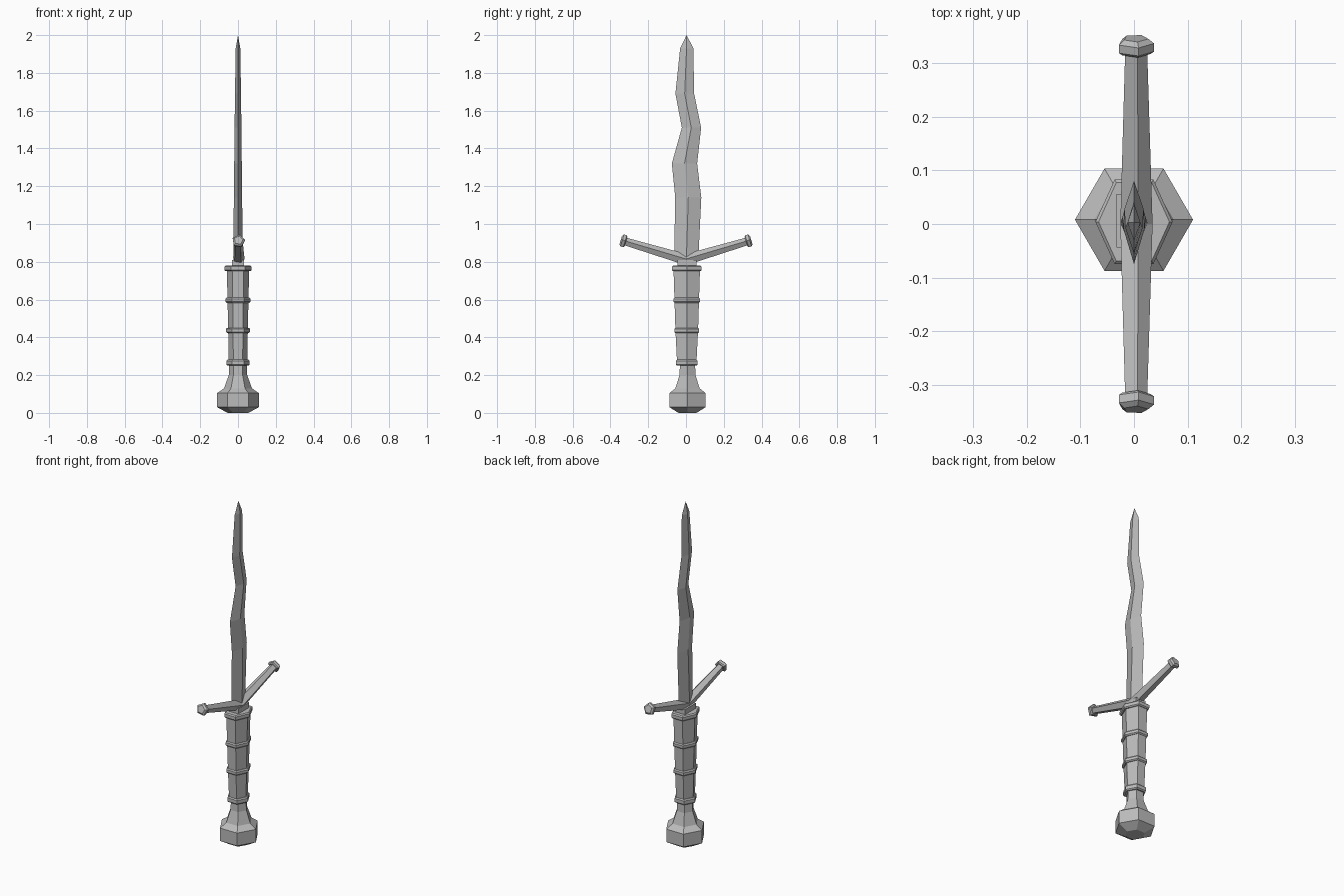
import bpy
import bmesh
from math import cos, sin, radians
from mathutils import Vector

cube = bpy.data.objects.get("Cube")
if cube:
    bpy.data.objects.remove(cube, do_unlink=True)

steel = bpy.data.materials.new("grey_steel")
steel.use_nodes = True
steel.diffuse_color = (0.5, 0.5, 0.5, 1)
steel.node_tree.nodes["Principled BSDF"].inputs["Base Color"].default_value = (0.5, 0.5, 0.5, 1)


def loft(name, rings):
    """Skin a closed solid through a list of equally sized point rings."""
    bm = bmesh.new()
    loops = [[bm.verts.new(p) for p in ring] for ring in rings]
    for a, b in zip(loops, loops[1:]):
        n = len(a)
        for i in range(n):
            j = (i + 1) % n
            bm.faces.new((a[i], a[j], b[j], b[i]))
    bm.faces.new(loops[0][::-1])
    bm.faces.new(loops[-1])
    bmesh.ops.remove_doubles(bm, verts=bm.verts, dist=0.00001)
    bmesh.ops.recalc_face_normals(bm, faces=bm.faces)
    mesh = bpy.data.meshes.new(name)
    bm.to_mesh(mesh)
    bm.free()
    mesh.materials.append(steel)
    obj = bpy.data.objects.new(name, mesh)
    bpy.context.scene.collection.objects.link(obj)
    return obj


def hexagon(z, rx, half_y, cy=0.004):
    """Horizontal six-sided ring with corners on the x axis."""
    ry = half_y / sin(radians(60))
    return [Vector((rx * cos(radians(a)), cy + ry * sin(radians(a)), z))
            for a in range(0, 360, 60)]


def band(name, z0, z1, rx, half_y):
    """Raised grip band with chamfered rims."""
    c = 0.006
    loft(name, [hexagon(z0, rx - c, half_y - c), hexagon(z0 + c, rx, half_y),
                hexagon(z1 - c, rx, half_y), hexagon(z1, rx - c, half_y - c)])


# Pommel with flared neck
pommel = [(0, 0.055), (0.03, 0.11), (0.105, 0.11), (0.13, 0.074), (0.2, 0.049), (0.26, 0.046)]
loft("pommel", [hexagon(z, r, r * sin(radians(60)), 0.008) for z, r in pommel])

# Tapered grip and its bands
loft("grip", [hexagon(0.26, 0.049, 0.051), hexagon(0.44, 0.052, 0.06),
              hexagon(0.76, 0.059, 0.07)])
band("lower_band", 0.25, 0.282, 0.061, 0.058)
band("middle_band", 0.423, 0.45, 0.064, 0.066)
band("upper_band", 0.583, 0.61, 0.066, 0.071)
band("collar", 0.75, 0.78, 0.072, 0.079)

# Block between collar and crossguard
loft("guard_neck", [[Vector((x * 0.033, 0.006 + y * 0.05, z))
                     for x, y in ((-1, -1), (1, -1), (1, 1), (-1, 1))] for z in (0.77, 0.81)])

# Crossguard: two raised five-sided arms meeting at a mitre
SLOPE = 0.3
GUARD_Z = 0.81


def pentagon(y, r, mitre=False):
    """Five-sided arm section, square to the raised arm unless mitred."""
    tilt = Vector((0, -SLOPE * (1 if y > 0 else -1), 1)).normalized()
    up = Vector((0, 0, 1)) if mitre else tilt
    centre = Vector((0.003, y, GUARD_Z + SLOPE * abs(y)))
    return [centre + Vector((r * cos(radians(a)), 0, 0)) + up * r * sin(radians(a))
            for a in range(9, 369, 72)]


loft("crossguard", [pentagon(-0.32, 0.022), pentagon(0, 0.032, True), pentagon(0.32, 0.022)])
for side, name in ((1, "back_guard_cap"), (-1, "front_guard_cap")):
    loft(name, [pentagon(side * y, r) for y, r in
                ((0.318, 0.028), (0.323, 0.035), (0.338, 0.035), (0.346, 0.024))])

# Wavy blade: height, front edge, ridge, back edge, half thickness
blade = [(0.81, -0.063, 0.002, 0.065, 0.025),
         (1.14, -0.057, 0.012, 0.081, 0.022),
         (1.32, -0.075, -0.008, 0.059, 0.02),
         (1.51, -0.022, 0.028, 0.08, 0.018),
         (1.69, -0.056, -0.007, 0.043, 0.016),
         (1.93, -0.031, 0.003, 0.039, 0.012),
         (2.0, 0.003, 0.003, 0.003, 0.0)]
sections = [[Vector((0, f, z)), Vector((t, m, z)), Vector((0, b, z)), Vector((-t, m, z))]
            for z, f, m, b, t in blade]
# Nearly closed point so the tip ends in a clean apex
sections[-1] = [Vector((x * 0.0003, 0.003 + y * 0.0003, 2.0))
                for x, y in ((0, -1), (1, 0), (0, 1), (-1, 0))]
loft("blade", sections)
